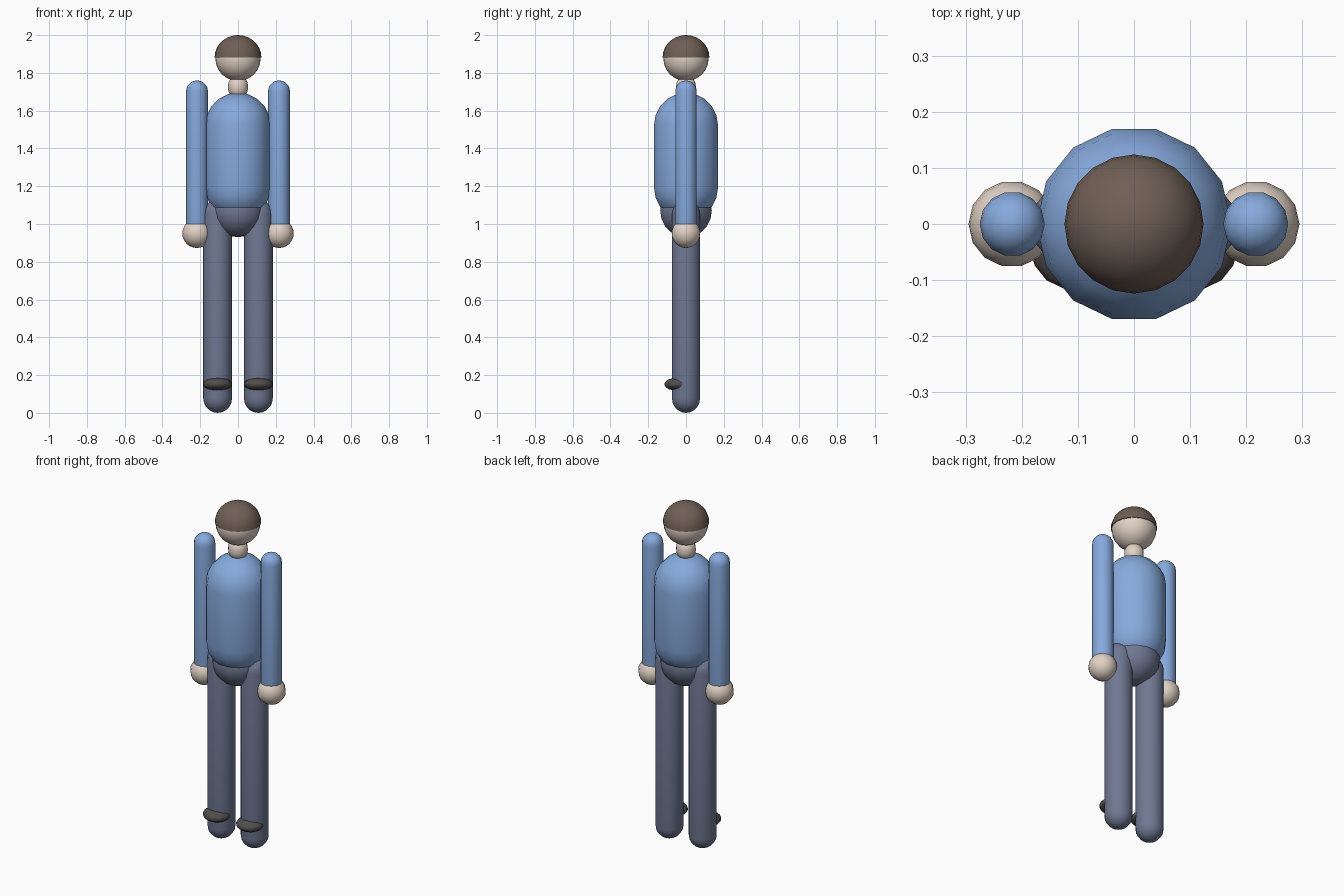
import bpy, bmesh
from math import sin, cos, pi, radians
from mathutils import Vector

if "Cube" in bpy.data.objects:
    bpy.data.objects.remove(bpy.data.objects["Cube"])


def paint(name, rgb):
    m = bpy.data.materials.new(name)
    m.diffuse_color = (*rgb, 1)
    m.use_nodes = True
    m.node_tree.nodes["Principled BSDF"].inputs["Base Color"].default_value = m.diffuse_color
    return m


SKIN = paint("skin", (0.75, 0.64, 0.55))
SHIRT = paint("shirt", (0.24, 0.40, 0.72))
TROUSERS = paint("trousers", (0.16, 0.19, 0.29))
HAIR = paint("hair", (0.16, 0.115, 0.09))
LEATHER = paint("leather", (0.08, 0.075, 0.07))


def lathe(name, profile, mat, x=0, y=0, sides=14):
    """Spin an (r, z) profile about a vertical axis through (x, y)."""
    bm = bmesh.new()
    vs = [bm.verts.new((r, 0, z)) for r, z in profile]
    es = [bm.edges.new(p) for p in zip(vs, vs[1:])]
    bmesh.ops.spin(bm, geom=vs + es, cent=(0, 0, 0), axis=(0, 0, 1),
                   angle=2 * pi, steps=sides)
    bmesh.ops.remove_doubles(bm, verts=bm.verts[:], dist=1e-5)
    bmesh.ops.recalc_face_normals(bm, faces=bm.faces[:])
    bmesh.ops.translate(bm, verts=bm.verts[:], vec=Vector((x, y, 0)))
    me = bpy.data.meshes.new(name)
    bm.to_mesh(me)
    bm.free()
    ob = bpy.data.objects.new(name, me)
    bpy.context.collection.objects.link(ob)
    me.materials.append(mat)
    bpy.ops.object.select_all(action='DESELECT')
    ob.select_set(True)
    bpy.context.view_layer.objects.active = ob
    bpy.ops.object.shade_smooth_by_angle(angle=radians(50))
    return ob


def arc(r, z, a0, a1, rings, h=None):
    """Elliptical arc of radius r and half height h around height z."""
    h = h or r
    out = []
    for i in range(rings + 1):
        a = radians(a0 + (a1 - a0) * i / rings)
        out.append((max(0.0, r * cos(a)), z + h * sin(a)))
    return out


def capsule(name, r, bottom, top, mat, **kw):
    return lathe(name, arc(r, bottom + r, -90, 0, 5) + arc(r, top - r, 0, 90, 5), mat, **kw)


def ball(name, r, z, mat, rings=12, h=None, **kw):
    return lathe(name, arc(r, z, -90, 90, rings, h), mat, **kw)


# head, hair cap and neck
ball("head", 0.12, 1.877, SKIN, sides=20)
lathe("hair", [(0, 1.882)] + arc(0.124, 1.882, 0, 90, 7, 0.118), HAIR, sides=20)
capsule("neck", 0.053, 1.665, 1.785, SKIN)

# torso and pelvis
capsule("torso", 0.174, 1.02, 1.695, SHIRT)
ball("pelvis", 0.14, 1.07, TROUSERS, rings=10)

# limbs on both sides
for side, s in (("left", 1), ("right", -1)):
    capsule(side + "_arm", 0.058, 0.89, 1.76, SHIRT, x=s * 0.217)
    ball(side + "_hand", 0.077, 0.95, SKIN, x=s * 0.218)
    capsule(side + "_leg", 0.076, 0.0, 1.127, TROUSERS, x=s * 0.108)
    ball(side + "_shoe", 0.077, 0.152, LEATHER, rings=8, h=0.036, x=s * 0.108, y=-0.04)
